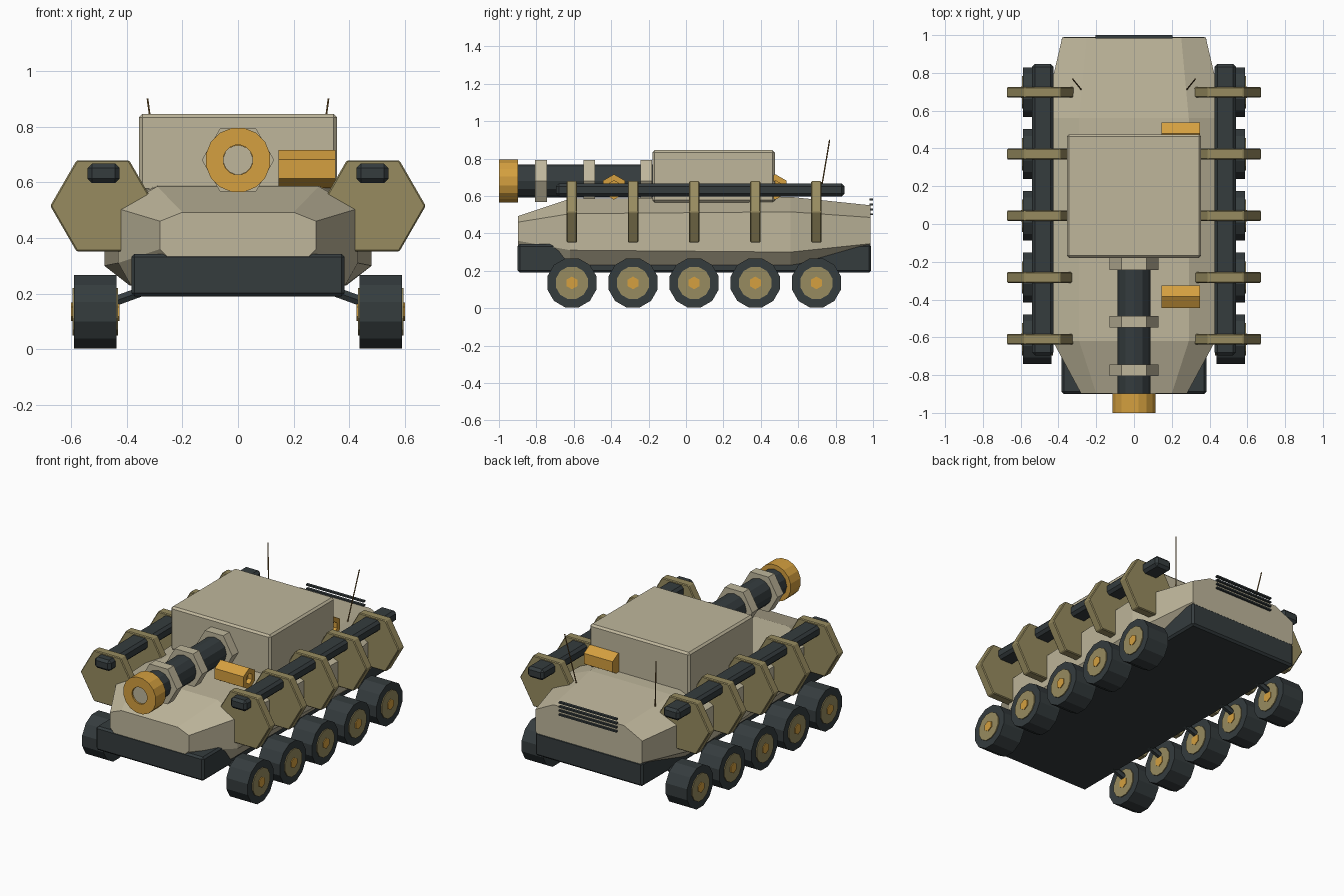
import bpy, bmesh, math
from mathutils import Vector, Matrix

if "Cube" in bpy.data.objects:
    bpy.data.objects.remove(bpy.data.objects["Cube"])


def material(name, rgb):
    m = bpy.data.materials.new(name)
    m.diffuse_color = (*rgb, 1)
    m.use_nodes = True
    m.node_tree.nodes["Principled BSDF"].inputs["Base Color"].default_value = m.diffuse_color
    return m


TAN = material("sand_tan", (0.52, 0.47, 0.33))
OLIVE = material("olive_brown", (0.31, 0.26, 0.115))
DARK = material("dark_slate", (0.035, 0.045, 0.048))
ORANGE = material("amber", (0.66, 0.35, 0.05))
BROWN = material("antenna_brown", (0.25, 0.14, 0.04))


def finish(name, bm, mat, bevel=0.0):
    bmesh.ops.recalc_face_normals(bm, faces=bm.faces)
    mesh = bpy.data.meshes.new(name)
    bm.to_mesh(mesh)
    bm.free()
    mesh.materials.append(mat)
    ob = bpy.data.objects.new(name, mesh)
    bpy.context.collection.objects.link(ob)
    if bevel:
        mod = ob.modifiers.new("edge_bevel", 'BEVEL')
        mod.width = bevel
        mod.segments = 1
        mod.limit_method = 'ANGLE'
    return ob


def box(name, lo, hi, mat, bevel=0.0):
    bm = bmesh.new()
    lo, hi = Vector(lo), Vector(hi)
    bmesh.ops.create_cube(bm, size=1)
    for v in bm.verts:
        v.co = Vector([(lo[i] + hi[i]) / 2 + v.co[i] * (hi[i] - lo[i]) for i in range(3)])
    return finish(name, bm, mat, bevel)


def prism(name, a, b, r, sides, mat, turn=0.0, bevel=0.0, bore=None):
    """Regular prism running from point a to point b; bore = (radius fraction, depth)."""
    a, b = Vector(a), Vector(b)
    d = (b - a).normalized()
    ref = Vector((0, 0, 1)) if abs(d.z) < 0.9 else Vector((1, 0, 0))
    u = ref.cross(d).normalized()
    w = d.cross(u)
    bm = bmesh.new()

    def ring(p, radius):
        return [bm.verts.new(p + radius * (math.cos(t) * u + math.sin(t) * w))
                for t in (turn + 2 * math.pi * i / sides for i in range(sides))]

    def bridge(r1, r2):
        for i in range(sides):
            j = (i + 1) % sides
            bm.faces.new((r1[i], r1[j], r2[j], r2[i]))

    first, last = ring(a, r), ring(b, r)
    bridge(first, last)
    bm.faces.new(last)
    if bore:
        lip, floor = ring(a, r * bore[0]), ring(a + d * bore[1], r * bore[0])
        bridge(first, lip)
        bridge(lip, floor)
        first = floor
    cap = bm.faces.new(first)
    ob = finish(name, bm, mat, bevel)
    return ob


# Lower hull tub
box("lower_hull", (-0.383, -0.9, 0.19), (0.383, 0.99, 0.343), DARK, 0.012)

# Upper hull lofted through four mirrored eight-sided sections:
# y, (bottom half width, z), (side half width, low z, high z), (roof half width, z)
sections = [
    (-0.898, 0.22, 0.30, 0.28, 0.36, 0.46, 0.20, 0.492),
    (-0.62, 0.385, 0.23, 0.43, 0.31, 0.505, 0.29, 0.585),
    (0.56, 0.39, 0.23, 0.48, 0.30, 0.515, 0.29, 0.595),
    (0.987, 0.32, 0.30, 0.38, 0.345, 0.485, 0.25, 0.55),
]
bm = bmesh.new()
rings = []
for y, wb, zb, w, z1, z2, wt, zt in sections:
    half = [(wb, zb), (w, z1), (w, z2), (wt, zt)]
    outline = half + [(-x, z) for x, z in reversed(half)]
    rings.append([bm.verts.new((x, y, z)) for x, z in outline])
for r1, r2 in zip(rings, rings[1:]):
    for i in range(8):
        j = (i + 1) % 8
        bm.faces.new((r1[i], r1[j], r2[j], r2[i]))
bm.faces.new(rings[0])
bm.faces.new(rings[-1])
finish("upper_hull", bm, TAN)

# Turret
box("turret", (-0.355, -0.18, 0.565), (0.355, 0.475, 0.845), TAN, 0.012)

# Gun barrel, hexagonal collars and muzzle
GZ = 0.68
prism("gun_barrel", (0, -0.92, GZ), (0, -0.17, GZ), 0.088, 12, DARK)
for k, y in enumerate((-0.775, -0.518, -0.212)):
    prism(f"barrel_collar_{k + 1}", (0, y - 0.031, GZ), (0, y + 0.031, GZ), 0.13, 6, TAN)
prism("muzzle", (0, -1.0, GZ), (0, -0.898, GZ), 0.117, 16, ORANGE, math.pi / 16, bore=(0.46, 0.02))
prism("muzzle_bore", (0, -0.99, GZ), (0, -0.95, GZ), 0.053, 16, TAN, math.pi / 16)

# Sight boxes in front of and behind the turret
for name, y in (("front_sight", -0.385), ("rear_sight", 0.478)):
    prism(name, (0.35, y, 0.648), (0.145, y, 0.648), 0.068, 6, ORANGE, math.pi / 6, bore=(0.5, 0.03))

# Rear vent slats
for k in range(4):
    z = 0.502 + k * 0.026
    box(f"rear_vent_{k + 1}", (-0.205, 0.982, z - 0.005), (0.205, 1.0, z + 0.005), DARK)

# Running gear, side rails, fins and antennas on both sides
STATIONS = [-0.61 + 0.3268 * i for i in range(5)]
for side, s in (("left", -1), ("right", 1)):
    x0, x1 = sorted((s * 0.425, s * 0.54))
    box(f"{side}_rail", (x0, -0.695, 0.597), (x1, 0.848, 0.667), DARK, 0.016)
    for k, y in enumerate(STATIONS):
        prism(f"{side}_fin_{k + 1}", (s * 0.485, y - 0.028, 0.515), (s * 0.485, y + 0.028, 0.515),
              0.189, 6, OLIVE, bevel=0.005)
        prism(f"{side}_wheel_{k + 1}", (s * 0.436, y, 0.135), (s * 0.588, y, 0.135),
              0.136, 12, DARK, math.pi / 12)
        prism(f"{side}_hub_{k + 1}", (s * 0.43, y, 0.135), (s * 0.594, y, 0.135),
              0.089, 12, OLIVE, math.pi / 12)
        prism(f"{side}_hub_cap_{k + 1}", (s * 0.426, y, 0.135), (s * 0.599, y, 0.135),
              0.034, 6, ORANGE, math.pi / 6)
        prism(f"{side}_axle_{k + 1}", (s * 0.34, y, 0.21), (s * 0.45, y, 0.17), 0.02, 6, DARK)
    prism(f"{side}_antenna", (s * 0.278, 0.71, 0.56), (s * 0.325, 0.768, 0.9), 0.0035, 6, BROWN)
